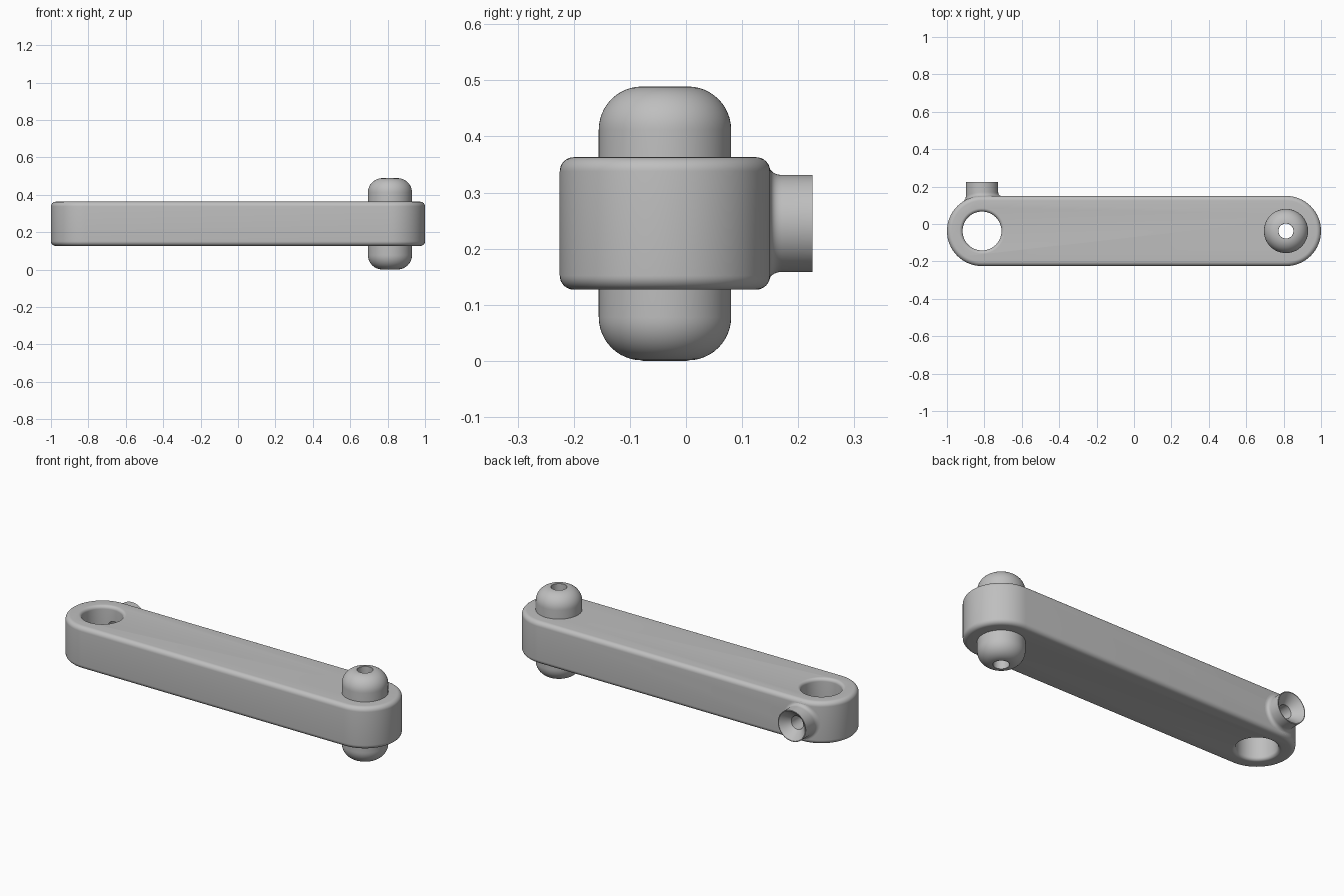
import bpy, bmesh, math
from mathutils import Matrix, Vector

if "Cube" in bpy.data.objects:
    bpy.data.objects.remove(bpy.data.objects["Cube"])

metal = bpy.data.materials.new("grey metal")
metal.use_nodes = True
GREY = (0.52, 0.52, 0.52, 1)
metal.diffuse_color = GREY
metal.node_tree.nodes["Principled BSDF"].inputs["Base Color"].default_value = GREY

# Shared dimensions
END_X, MID_Y, END_R = 0.8125, -0.0375, 0.1875
MID_Z, HALF_H, FILLET = 0.245, 0.118, 0.025
BOSS_R, BORE_R = 0.0865, 0.037
SEG = 64


def make_object(name, rings, cap=False, closed=False):
    """Skin a list of equal-length point rings."""
    bm = bmesh.new()
    rows = [[bm.verts.new(p) for p in ring] for ring in rings]
    pairs = list(zip(rows, rows[1:]))
    if closed:
        pairs.append((rows[-1], rows[0]))
    for a, b in pairs:
        n = len(a)
        for i in range(n):
            j = (i + 1) % n
            bm.faces.new((a[i], a[j], b[j], b[i]))
    if cap:
        bm.faces.new(rows[0])
        bm.faces.new(rows[-1])
    bmesh.ops.recalc_face_normals(bm, faces=bm.faces)
    mesh = bpy.data.meshes.new(name)
    bm.to_mesh(mesh)
    bm.free()
    mesh.materials.append(metal)
    obj = bpy.data.objects.new(name, mesh)
    bpy.context.collection.objects.link(obj)
    return obj


def circle(x, r, z):
    return [(x + r * math.cos(2 * math.pi * i / SEG),
             MID_Y + r * math.sin(2 * math.pi * i / SEG), z) for i in range(SEG)]


def stadium(r, z):
    pts = []
    for side in (1, -1):
        for i in range(SEG // 2 + 1):
            a = math.pi * i / (SEG // 2) - side * math.pi / 2
            pts.append((side * END_X + r * math.cos(a), MID_Y + r * math.sin(a), z))
    return pts


def rounded(r, half, f, steps=8, flare=1):
    """(radius, z) profile with a rounded (or flared, -1) edge at both ends."""
    top = []
    for i in range(steps + 1):
        a = math.pi / 2 * i / steps
        top.append((r - flare * f * (1 - math.cos(a)), half - f + f * math.sin(a)))
    return [(q, MID_Z - z) for q, z in reversed(top)] + [(q, MID_Z + z) for q, z in top]


def smooth(obj):
    bpy.ops.object.select_all(action="DESELECT")
    obj.select_set(True)
    bpy.context.view_layer.objects.active = obj
    bpy.ops.object.shade_smooth_by_angle(angle=math.radians(30))


# Arm with rounded ends and edges
arm = make_object("arm", [stadium(r, z) for r, z in rounded(END_R, HALF_H, FILLET)], cap=True)

# Cutters: flared eye, pin seat, set screw bore
eye = [(r, z) for r, z in rounded(0.104, HALF_H, 0.018, flare=-1)]
eye = [(eye[0][0], 0)] + eye + [(eye[-1][0], 0.5)]
cutters = [
    make_object("eye_cutter", [circle(-END_X, r, z) for r, z in eye], cap=True),
    make_object("pin_seat_cutter", [circle(END_X, 0.09, z) for z in (0, 0.5)], cap=True),
    make_object("screw_bore_cutter", [
        [(-END_X + (BORE_R + 0.001) * math.cos(2 * math.pi * i / SEG), y,
          MID_Z + (BORE_R + 0.001) * math.sin(2 * math.pi * i / SEG))
         for i in range(SEG)] for y in (0, 0.3)], cap=True),
]
for cutter in cutters:
    mod = arm.modifiers.new(cutter.name, "BOOLEAN")
    mod.operation = "DIFFERENCE"
    mod.solver = "EXACT"
    mod.object = cutter
    bpy.ops.object.select_all(action="DESELECT")
    arm.select_set(True)
    bpy.context.view_layer.objects.active = arm
    bpy.ops.object.modifier_apply(modifier=mod.name)
    bpy.data.objects.remove(cutter)
smooth(arm)

# Hollow pin with domed ends
pin_profile = rounded(0.118, 0.244, 0.077, steps=12)
pin_profile += [(0.04, z) for z in (0.488, 0)]
smooth(make_object("pin", [circle(END_X, r, z) for r, z in pin_profile], closed=True))


# Screw boss blended into the back of the arm
def arm_back(x, z):
    dx = max(0, -END_X - x)
    over = max(0, abs(z - MID_Z) - (HALF_H - FILLET))
    inset = FILLET - math.sqrt(max(0, FILLET ** 2 - over ** 2))
    return MID_Y + math.sqrt((END_R - inset) ** 2 - dx ** 2)


def boss_ring(r, y=None, t=None):
    ring = []
    for i in range(SEG):
        a = 2 * math.pi * i / SEG
        c, s = math.cos(a), math.sin(a)
        rr, yy = r, y
        if t is not None:
            blend = 0.021
            foot = arm_back(-END_X + (r + blend) * c, MID_Z + (r + blend) * s)
            base = arm_back(-END_X + r * c, MID_Z + r * s)
            rr = r + blend * (1 - t) ** 2
            yy = (1 - t) ** 2 * foot + 2 * t * (1 - t) * base + t * t * (base + blend)
        ring.append((-END_X + rr * c, yy, MID_Z + rr * s))
    return ring


boss = [boss_ring(BOSS_R, t=i / 8) for i in range(9)]
boss += [boss_ring(BOSS_R, 0.225), boss_ring(BOSS_R - 0.004, 0.225),
         boss_ring(BORE_R, 0.177), boss_ring(BORE_R, 0.12)]
smooth(make_object("screw_boss", boss))
